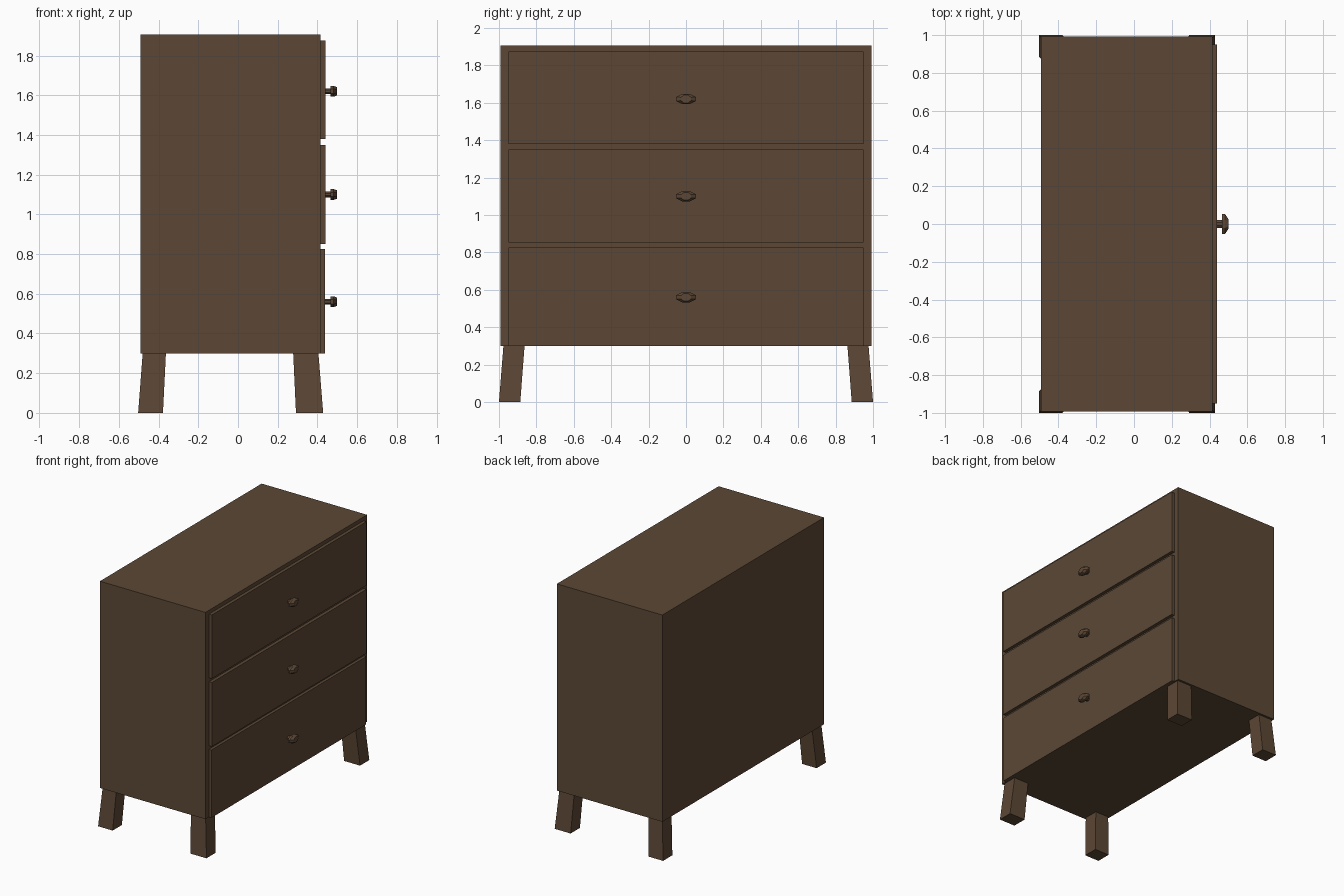
import bpy, bmesh, math

if "Cube" in bpy.data.objects:
    bpy.data.objects.remove(bpy.data.objects["Cube"])

wood = bpy.data.materials.new("dark brown wood")
wood.diffuse_color = (0.107, 0.064, 0.036, 1)
wood.use_nodes = True
wood.node_tree.nodes["Principled BSDF"].inputs["Base Color"].default_value = wood.diffuse_color


def make_object(name, bm):
    bmesh.ops.recalc_face_normals(bm, faces=bm.faces)
    mesh = bpy.data.meshes.new(name)
    bm.to_mesh(mesh)
    bm.free()
    mesh.materials.append(wood)
    obj = bpy.data.objects.new(name, mesh)
    bpy.context.collection.objects.link(obj)
    return obj


def loft(name, rings):
    """Join rings of points with side faces and cap both ends."""
    bm = bmesh.new()
    loops = [[bm.verts.new(p) for p in ring] for ring in rings]
    n = len(loops[0])
    for a, b in zip(loops, loops[1:]):
        for i in range(n):
            j = (i + 1) % n
            bm.faces.new((a[i], a[j], b[j], b[i]))
    bm.faces.new(loops[0])
    bm.faces.new(loops[-1])
    return make_object(name, bm)


def rect(x0, x1, y0, y1, z):
    return [(x0, y0, z), (x1, y0, z), (x1, y1, z), (x0, y1, z)]


def box(name, x0, x1, y0, y1, z0, z1):
    return loft(name, [rect(x0, x1, y0, y1, z0), rect(x0, x1, y0, y1, z1)])


def oval(x, ry, rz):
    """Eight-sided ring in the YZ plane with flat top and sides."""
    k = 1 / math.cos(math.pi / 8)
    angles = [math.pi / 8 + i * math.pi / 4 for i in range(8)]
    return [(x, k * ry * math.cos(a), k * rz * math.sin(a)) for a in angles]


# Cabinet body
box("cabinet_body", -0.492, 0.415, -0.993, 0.993, 0.298, 1.905)

# Drawer fronts, each with a stem and a faceted knob
drawers = [("bottom", 0.298, 0.825, 0.437, 0.56),
           ("middle", 0.852, 1.35, 0.44, 1.10),
           ("top", 1.38, 1.875, 0.44, 1.62)]
for label, z0, z1, x1, knob_z in drawers:
    box(label + "_drawer_front", 0.41, x1, -0.95, 0.95, z0, z1)
    stem = loft(label + "_knob_stem", [oval(0.43, 0.02, 0.014), oval(0.468, 0.02, 0.014)])
    knob = loft(label + "_knob", [oval(0.465, 0.053, 0.027), oval(0.482, 0.053, 0.027),
                                  oval(0.499, 0.027, 0.021)])
    stem.location.z = knob.location.z = knob_z

# Splayed legs, mirrored left and right
leg_rows = [("back", (-0.503, -0.378), (-0.480, -0.363)),
            ("front", (0.292, 0.429), (0.278, 0.405))]
for label, foot, top in leg_rows:
    for side, s in (("left", -1), ("right", 1)):
        loft(label + "_" + side + "_leg",
             [rect(*foot, s * 0.886, s * 1.0, 0.0), rect(*top, s * 0.863, s * 0.976, 0.302)])
